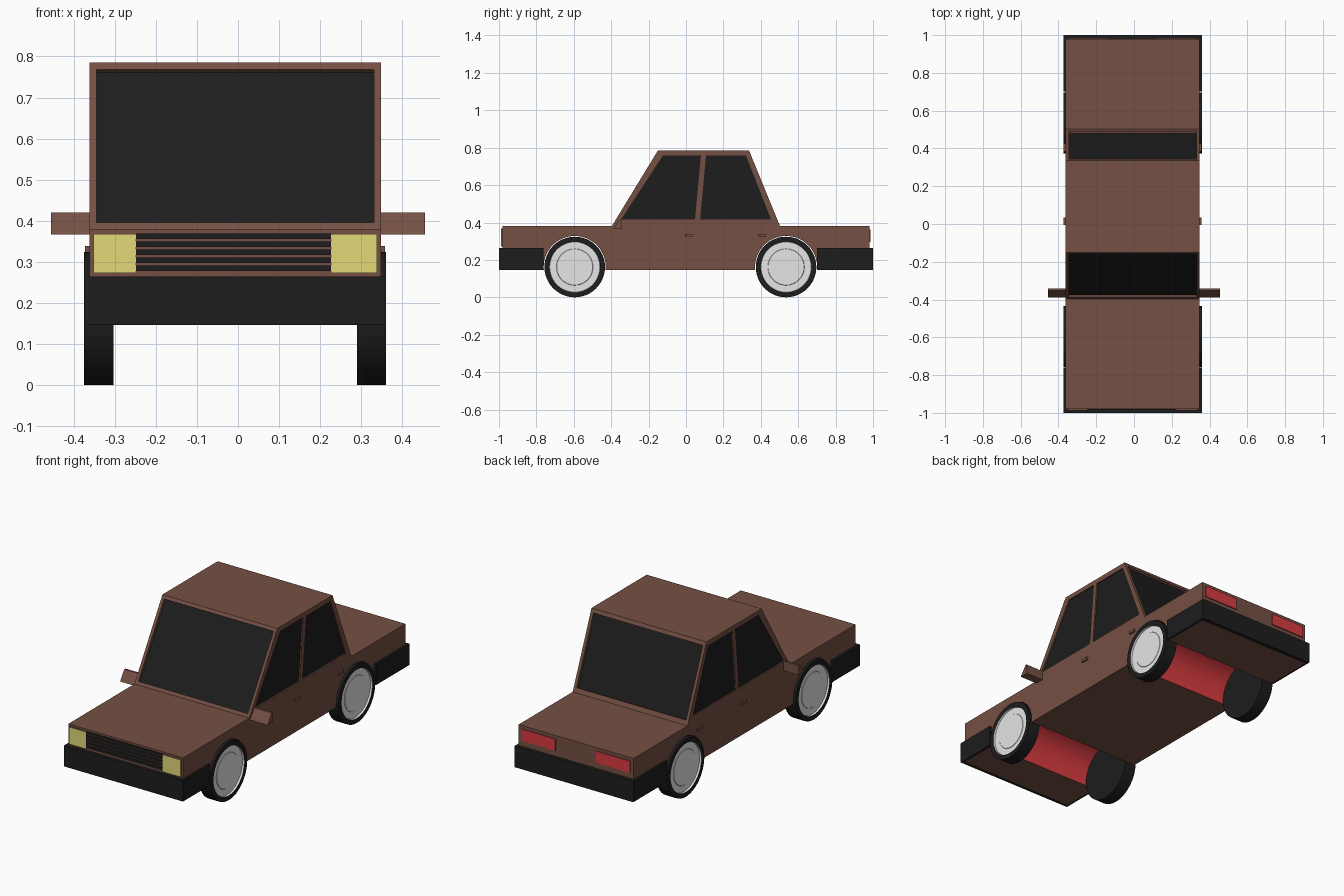
import bpy, bmesh, math
from mathutils import Vector

if "Cube" in bpy.data.objects:
    bpy.data.objects.remove(bpy.data.objects["Cube"])

CX = -0.007                       # the car body sits slightly off the mirror span
XL, XR = CX - 0.355, CX + 0.355   # body sides
AXLES = {"front": -0.595, "rear": 0.535}
WZ, WR, ARCH = 0.162, 0.162, 0.166


def mat(name, rgb):
    m = bpy.data.materials.new(name)
    m.diffuse_color = (*rgb, 1)
    m.use_nodes = True
    m.node_tree.nodes["Principled BSDF"].inputs["Base Color"].default_value = m.diffuse_color
    return m


BROWN = mat("brown paint", (0.176, 0.079, 0.056))
BLACK = mat("black", (0.0123, 0.0123, 0.0123))
GREY = mat("hub grey", (0.79, 0.79, 0.79))
YELLOW = mat("headlight yellow", (0.77, 0.69, 0.19))
RED = mat("red", (0.70, 0.045, 0.052))


def finish(name, bm, mats):
    bmesh.ops.recalc_face_normals(bm, faces=bm.faces)
    me = bpy.data.meshes.new(name)
    bm.to_mesh(me)
    bm.free()
    for m in mats:
        me.materials.append(m)
    ob = bpy.data.objects.new(name, me)
    bpy.context.collection.objects.link(ob)
    return ob


def prism(name, profile, x0, x1, m):
    """Extrude a (y, z) outline from x0 to x1."""
    bm = bmesh.new()
    f = bm.faces.new([bm.verts.new((x0, y, z)) for y, z in profile])
    r = bmesh.ops.extrude_face_region(bm, geom=[f])
    bmesh.ops.translate(bm, vec=(x1 - x0, 0, 0),
                        verts=[v for v in r["geom"] if isinstance(v, bmesh.types.BMVert)])
    return finish(name, bm, [m])


def box(name, x, y, z, m):
    return prism(name, [(y[0], z[0]), (y[1], z[0]), (y[1], z[1]), (y[0], z[1])], x[0], x[1], m)


def lathe(name, rings, x, y, sign, mats, hub_rings=(), n=48):
    """Rings of (offset along x, radius) about a wheel axis, both ends capped."""
    bm = bmesh.new()
    loops = [[bm.verts.new((x + sign * u, y + r * math.cos(2 * math.pi * i / n),
                            WZ + r * math.sin(2 * math.pi * i / n))) for i in range(n)]
             for u, r in rings]
    for k in range(len(loops) - 1):
        for i in range(n):
            j = (i + 1) % n
            f = bm.faces.new((loops[k][i], loops[k][j], loops[k + 1][j], loops[k + 1][i]))
            f.material_index = int(k in hub_rings)
    bm.faces.new(loops[0])
    bm.faces.new(loops[-1]).material_index = int(bool(hub_rings))
    ob = finish(name, bm, mats)
    bpy.ops.object.select_all(action="DESELECT")
    ob.select_set(True)
    bpy.context.view_layer.objects.active = ob
    bpy.ops.object.shade_smooth_by_angle(angle=math.radians(35))
    return ob


# Body: one side profile with wheel tunnels running right through
BOT = 0.146
profile = [(-0.98, BOT), (-0.98, 0.38), (-0.397, 0.38), (-0.15, 0.785),
           (0.337, 0.785), (0.503, 0.38), (0.98, 0.38), (0.98, BOT)]
a0 = math.asin((BOT - WZ) / ARCH)
for yc in (AXLES["rear"], AXLES["front"]):
    for i in range(33):
        a = a0 + (math.pi - 2 * a0) * i / 32
        profile.append((yc + ARCH * math.cos(a), WZ + ARCH * math.sin(a)))
body = prism("body", profile, XL, XR, BROWN)


def recess(cutter):
    md = body.modifiers.new("recess", "BOOLEAN")
    md.operation, md.solver, md.object = "DIFFERENCE", "EXACT", cutter
    bpy.context.view_layer.objects.active = body
    bpy.ops.object.modifier_apply(modifier=md.name)
    bpy.data.objects.remove(cutter)


# Windscreen and rear window, sunk into the slopes
def slope_window(name, bottom, top, t0, t1):
    b, t = Vector(bottom), Vector(top)
    d = t - b
    n = Vector((-d.y, d.x)).normalized()
    if n.y < 0:
        n = -n
    p, q = b + d * t0, b + d * t1

    def slab(label, lo, hi, m):
        pts = [p + n * lo, q + n * lo, q + n * hi, p + n * hi]
        return prism(label, [tuple(v) for v in pts], CX - 0.338, CX + 0.338, m)
    recess(slab("cutter", -0.015, 0.02, BROWN))
    slab(name, -0.02, -0.0145, BLACK)


slope_window("windscreen", (-0.397, 0.38), (-0.15, 0.785), 0.04, 0.96)
slope_window("rear_window", (0.503, 0.38), (0.337, 0.785), 0.06, 0.95)

# Side windows
SIDE = {"front": [(-0.348, 0.415), (-0.123, 0.759), (0.080, 0.759), (0.048, 0.415)],
        "rear": [(0.075, 0.415), (0.107, 0.757), (0.321, 0.757), (0.455, 0.415)]}
MIRROR = [(-0.39, 0.366), (-0.342, 0.366), (-0.342, 0.42), (-0.353, 0.42)]
for side, s in (("left", -1), ("right", 1)):
    e = CX + s * 0.355
    for pos, pts in SIDE.items():
        recess(prism("cutter", pts, e - s * 0.008, e + s * 0.02, BROWN))
        prism(f"{pos}_{side}_window", pts, e - s * 0.013, e - s * 0.0075, BLACK)
    # Door handles and mirrors
    for pos, y in (("front", 0.015), ("rear", 0.405)):
        box(f"{pos}_{side}_handle", sorted((e - s * 0.003, e + s * 0.01)),
            (y - 0.02, y + 0.02), (0.322, 0.338), BROWN)
    prism(f"{side}_mirror", MIRROR, e - s * 0.01, s * 0.456, BROWN)
    # Wheels with sunken hubs
    for pos, y in AXLES.items():
        lathe(f"{pos}_{side}_wheel",
              [(0.0, WR), (0.071, WR), (0.071, 0.136), (0.061, 0.134), (0.061, 0.098), (0.063, 0.096)],
              CX + s * 0.2965, y, s, [BLACK, GREY], hub_rings=(2, 3, 4))

# Wheel tunnels lined in red: faces at arch radius from an axle
body.data.materials.clear()
for m in (BROWN, RED):
    body.data.materials.append(m)
for p in body.data.polygons:
    c = p.center
    lining = abs(p.normal.x) < 0.5 and c.z > BOT + 0.001 and any(
        abs(math.hypot(c.y - y, c.z - WZ) - ARCH) < 0.003 for y in AXLES.values())
    p.material_index = int(lining)

# Bumpers
BUMP_X = (CX - 0.3675, CX + 0.3675)
box("front_bumper", BUMP_X, (-1.0, -0.761), (BOT + 0.0007, 0.264), BLACK)
box("rear_bumper", BUMP_X, (0.701, 1.0), (BOT + 0.0007, 0.264), BLACK)


# Lights: brown housing with a coloured lens plate on its outer face
def light(name, x, y0, y1, z, m):
    box(name + "_housing", x, sorted((y0, y1)), z, BROWN)
    box(name, x, sorted((y1, y1 + math.copysign(0.0015, y1))), z, m)


for side, x in (("left", (-0.352, -0.248)), ("right", (0.226, 0.338))):
    light(f"{side}_headlight", x, -0.975, -0.987, (0.273, 0.368), YELLOW)
for side, x in (("left", (-0.343, -0.133)), ("right", (0.118, 0.328))):
    light(f"{side}_tail_light", x, 0.975, 0.984, (0.297, 0.362), RED)

# Grille bars
for i in range(5):
    z = 0.277 + i * 0.0195
    box(f"grille_bar_{i + 1}", (-0.248, 0.226), (-0.985, -0.978), (z, z + 0.014), BLACK)
